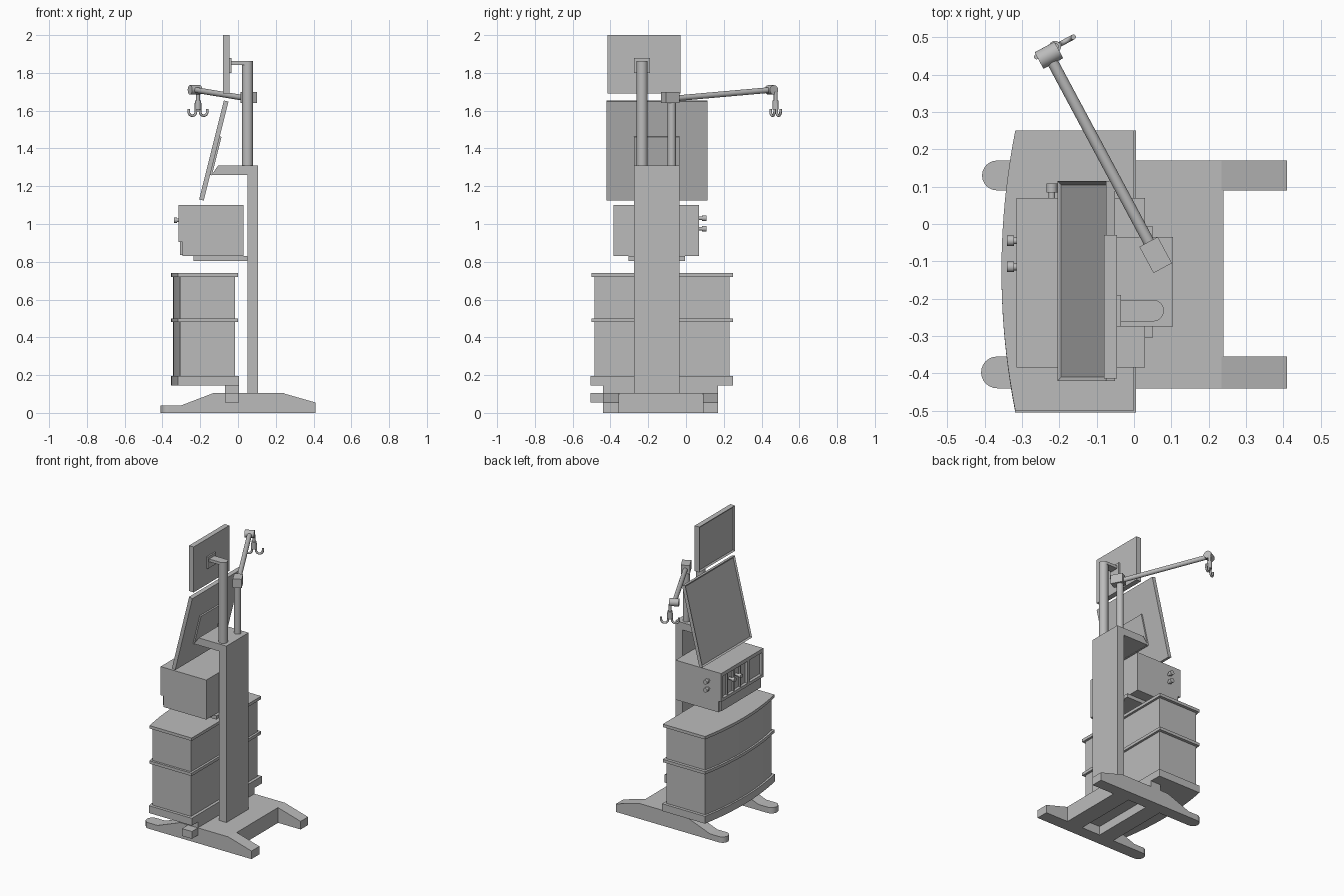
import bpy, bmesh, math
from mathutils import Vector, Matrix

cube = bpy.data.objects.get("Cube")
if cube:
    bpy.data.objects.remove(cube, do_unlink=True)

grey = bpy.data.materials.new("plain grey")
grey.use_nodes = True
COLOR = (0.5, 0.5, 0.5, 1)
grey.diffuse_color = COLOR
grey.node_tree.nodes["Principled BSDF"].inputs["Base Color"].default_value = COLOR


def finish(name, bm, smooth=False):
    bmesh.ops.recalc_face_normals(bm, faces=bm.faces)
    mesh = bpy.data.meshes.new(name)
    bm.to_mesh(mesh)
    bm.free()
    mesh.materials.append(grey)
    ob = bpy.data.objects.new(name, mesh)
    bpy.context.collection.objects.link(ob)
    if smooth:
        bpy.ops.object.select_all(action='DESELECT')
        ob.select_set(True)
        bpy.context.view_layer.objects.active = ob
        bpy.ops.object.shade_smooth_by_angle(angle=math.radians(35))
    return ob


def box(name, x, y, z):
    """Box from (min, max) ranges."""
    bm = bmesh.new()
    bmesh.ops.create_cube(bm, size=1)
    for v in bm.verts:
        v.co = [r[0] if c < 0 else r[1] for c, r in zip(v.co, (x, y, z))]
    return finish(name, bm)


def prism(name, points, offset, smooth=False):
    """Outline swept along an offset."""
    bm = bmesh.new()
    face = bm.faces.new([bm.verts.new(p) for p in points])
    out = bmesh.ops.extrude_face_region(bm, geom=[face])
    verts = [g for g in out["geom"] if isinstance(g, bmesh.types.BMVert)]
    bmesh.ops.translate(bm, verts=verts, vec=offset)
    return finish(name, bm, smooth)


def rod(name, a, b, r, sides=24):
    """Cylinder between two points."""
    a, b = Vector(a), Vector(b)
    turn = (b - a).to_track_quat('Z', 'Y').to_matrix().to_4x4()
    bm = bmesh.new()
    bmesh.ops.create_cone(bm, cap_ends=True, segments=sides, radius1=r, radius2=r,
                          depth=(b - a).length, matrix=Matrix.Translation((a + b) / 2) @ turn)
    return finish(name, bm, True)


def monitor(name, center, size, tilt, rim, depth):
    """Flat panel with a recessed screen on its -x side."""
    bm = bmesh.new()
    bmesh.ops.create_cube(bm, size=1)
    bmesh.ops.scale(bm, vec=size, verts=bm.verts)
    front = [f for f in bm.faces if f.normal.x < -0.9]
    bmesh.ops.inset_region(bm, faces=front, thickness=rim)
    bmesh.ops.translate(bm, verts=front[0].verts, vec=(depth, 0, 0))
    ob = finish(name, bm)
    ob.location = center
    ob.rotation_euler.y = tilt
    return ob


def bowed_slab(name, x_back, x_corner, x_mid, y0, y1, z0, z1):
    """Slab with a gently curved -x edge."""
    n = 20
    pts = [(x_back, y1, z0), (x_back, y0, z0)]
    for i in range(n + 1):
        t = i / n
        x = x_corner + (x_mid - x_corner) * (1 - (2 * t - 1) ** 2)
        pts.append((x, y0 + (y1 - y0) * t, z0))
    return prism(name, pts, (0, 0, z1 - z0), True)


# Base legs, each with a rounded toe
LEG = [(-.367, 0), (-.367, .04), (-.3, .04), (-.13, .105), (.235, .105), (.41, .055), (.41, 0)]
for side, y0, y1 in (("right", -.44, -.355), ("left", .09, .17)):
    prism(side + "_leg", [(x, y0, z) for x, z in LEG], (0, y1 - y0, 0))
    yc = (y0 + y1) / 2
    rod(side + "_toe", (-.367, yc, 0), (-.367, yc, .04), (y1 - y0) / 2)

# Base deck with two crossbars beneath
box("base_deck", (-.13, .24), (-.355, .09), (.06, .105))
box("rear_crossbar", (.12, .24), (-.355, .09), (0, .06))
box("front_crossbar", (-.13, -.02), (-.355, .09), (0, .06))
box("cabinet_mount", (-.07, .005), (-.44, .17), (.105, .145))
box("side_block", (-.07, .005), (-.505, -.36), (.055, .105))

# Cabinet with bowed front
bowed_slab("cabinet_body", -.015, -.306, -.343, -.485, .23, .195, .72)
for name, z0, z1, grow in (("cabinet_plinth", .145, .195, .005), ("cabinet_band", .48, .5, 0),
                           ("cabinet_top", .72, .74, 0)):
    bowed_slab(name, grow, -.318, -.355, -.5 - grow, .25, z0, z1)

# Column and shelf
COL_Y = (-.275, -.035)
box("column", (.05, .105), COL_Y, (.105, 1.31))
SHELF = [(.05, 1.26), (.05, 1.31), (-.105, 1.31), (-.14, 1.26)]
prism("shelf", [(x, COL_Y[0], z) for x, z in SHELF], (0, COL_Y[1] - COL_Y[0], 0))

# Instrument box on a tray
box("tray", (-.235, .05), (-.305, -.005), (.805, .83))
box("instrument_body", (-.295, .03), (-.385, .07), (.83, 1.1))
FASCIA = (-.315, -.295)
for name, y, z in (("fascia_top", (-.385, .07), (1.075, 1.1)),
                   ("fascia_bottom", (-.385, .07), (.905, .925)),
                   ("fascia_left", (.05, .07), (.925, 1.075)),
                   ("fascia_middle", (-.235, -.215), (.925, 1.075)),
                   ("fascia_right", (-.385, -.37), (.925, 1.075))):
    box(name, FASCIA, y, z)
for y in (-.08, -.15, -.01):
    box("panel_divider", (-.308, -.295), (y - .006, y + .006), (.925, 1.075))
box("lower_panel", (-.306, -.295), (-.37, .055), (.835, .905))
for y in (-.045, -.115):
    rod("front_knob_stem", (-.325, y, 1.02), (-.295, y, 1.02), .009)
    rod("front_knob", (-.34, y, 1.02), (-.322, y, 1.02), .014)
for z in (1.03, .975):
    rod("side_knob_stem", (-.22, .07, z), (-.22, .09, z), .009)
    rod("side_knob", (-.22, .085, z), (-.22, .108, z), .015)

# Tilted main monitor
TILT = math.radians(14)
monitor("main_monitor", (-.128, -.1525, 1.389), (.025, .535, .54), TILT, .014, .008)
back = box("main_monitor_back", (.01, .022), (-.12, .12), (-.13, .08))
back.location = (-.128, -.155, 1.389)
back.rotation_euler.y = TILT

# Upper monitor on its pole
monitor("upper_monitor", (-.0625, -.222, 1.845), (.035, .385, .31), 0, .014, .008)
rod("monitor_pole", (.051, -.232, 1.31), (.051, -.232, 1.862), .029)
box("monitor_arm", (-.05, .052), (-.261, -.203), (1.843, 1.862))
box("monitor_mount", (-.05, -.035), (-.275, -.19), (1.8, 1.88))

# Hanger pole, swivel joint and long arm
along = Vector((-.28, .52, 0)).normalized()
across = Vector((along.y, -along.x, 0))
rod("hanger_pole", (.05, -.075, 1.31), (.05, -.075, 1.65), .022)
hub = Vector((.058, -.083, 1.64))
prism("swivel_joint", [hub + along * a + across * b for a, b in
                       ((-.04, -.028), (-.04, .028), (.04, .028), (.04, -.028))], (0, 0, .06))
elbow = Vector((-.228, .452, 1.71))
rod("hanger_arm", (.045, -.058, 1.665), elbow, .015)
rod("elbow_joint", elbow - across * .03, elbow + across * .03, .025)

# Double hook
center = elbow + across * .025 + along * .012
rod("hook_stem", center - Vector((0, 0, .01)), center - Vector((0, 0, .07)), .01)
rod("hook_collar", center - Vector((0, 0, .055)), center - Vector((0, 0, .105)), .016)
for name, s in (("left_hook", 1), ("right_hook", -1)):
    curve = bpy.data.curves.new(name, 'CURVE')
    curve.dimensions = '3D'
    curve.bevel_depth = .007
    curve.bevel_resolution = 3
    curve.use_fill_caps = True
    arc = [(.012, -.07)]
    for i in range(9):
        t = math.pi * (1 + i / 8)
        arc.append((.034 + .022 * math.cos(t), -.115 + .022 * math.sin(t)))
    arc.append((.056, -.1))
    spline = curve.splines.new('POLY')
    spline.points.add(len(arc) - 1)
    for p, (u, h) in zip(spline.points, arc):
        p.co = (*(center + across * (u * s) + Vector((0, 0, h))), 1)
    curve.materials.append(grey)
    bpy.context.collection.objects.link(bpy.data.objects.new(name, curve))
